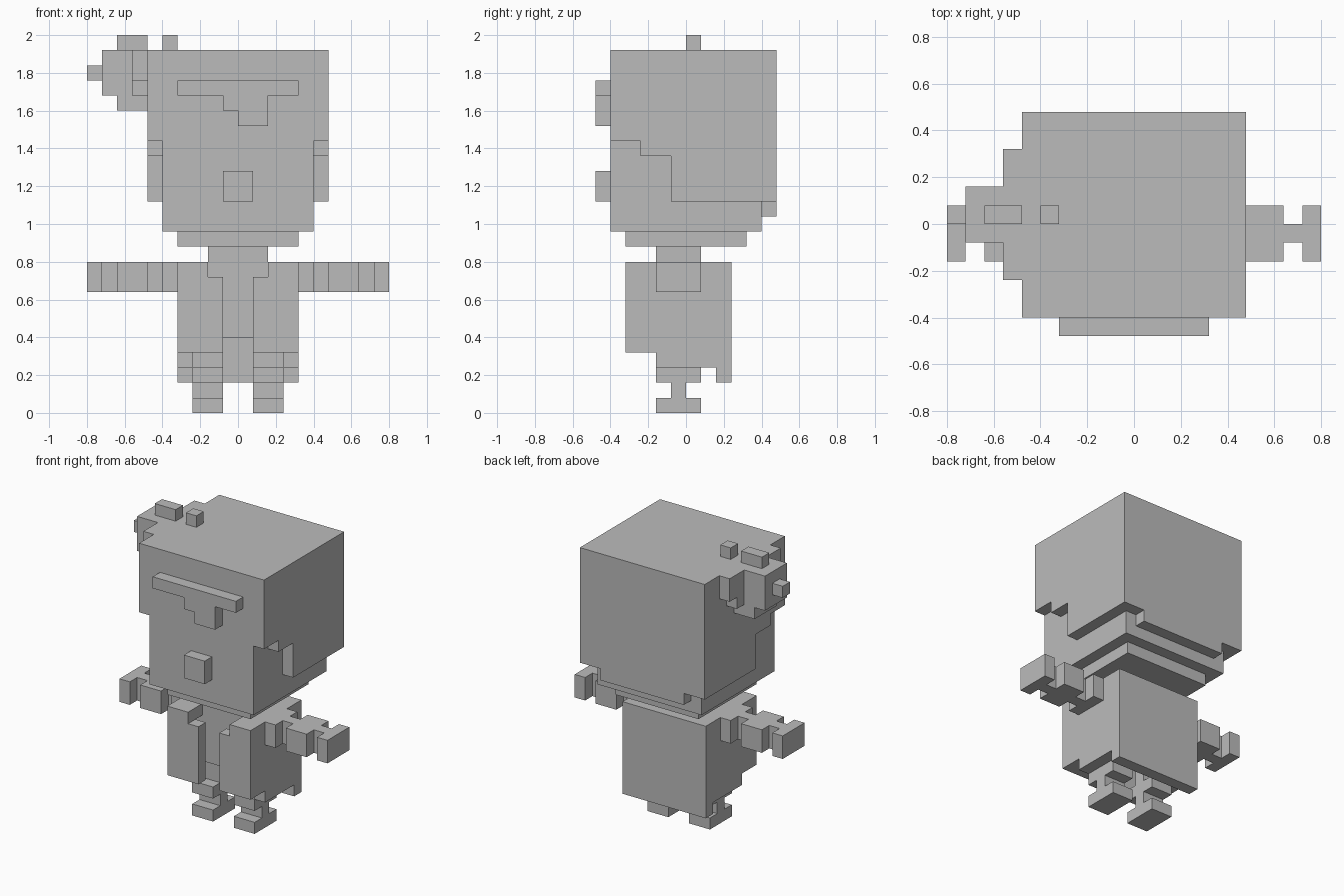
import bpy, bmesh, math

if "Cube" in bpy.data.objects:
    bpy.data.objects.remove(bpy.data.objects["Cube"])

U = 0.08  # size of one block cell

grey = bpy.data.materials.new("plain grey")
grey.diffuse_color = (0.5, 0.5, 0.5, 1)
grey.use_nodes = True
grey.node_tree.nodes["Principled BSDF"].inputs["Base Color"].default_value = grey.diffuse_color

SIDES = [  # outward direction and its corner loop
    ((1, 0, 0), ((1, 0, 0), (1, 1, 0), (1, 1, 1), (1, 0, 1))),
    ((-1, 0, 0), ((0, 0, 0), (0, 0, 1), (0, 1, 1), (0, 1, 0))),
    ((0, 1, 0), ((0, 1, 0), (0, 1, 1), (1, 1, 1), (1, 1, 0))),
    ((0, -1, 0), ((0, 0, 0), (1, 0, 0), (1, 0, 1), (0, 0, 1))),
    ((0, 0, 1), ((0, 0, 1), (1, 0, 1), (1, 1, 1), (0, 1, 1))),
    ((0, 0, -1), ((0, 0, 0), (0, 1, 0), (1, 1, 0), (1, 0, 0))),
]


def mirrored(boxes):
    return boxes + [(-b[1], -b[0]) + b[2:] for b in boxes]


def part(name, boxes):
    """Join boxes (x0, x1, y0, y1, z0, z1) in cells into one clean outer shell."""
    cells = {(x, y, z) for a, b, c, d, e, f in boxes
             for x in range(a, b) for y in range(c, d) for z in range(e, f)}
    bm = bmesh.new()
    verts = {}

    def corner(p):
        if p not in verts:
            verts[p] = bm.verts.new([v * U for v in p])
        return verts[p]

    for x, y, z in cells:
        for (i, j, k), loop in SIDES:
            if (x + i, y + j, z + k) not in cells:
                bm.faces.new([corner((x + p, y + q, z + r)) for p, q, r in loop])
    bmesh.ops.dissolve_limit(bm, angle_limit=math.radians(1),
                             verts=bm.verts[:], edges=bm.edges[:])
    mesh = bpy.data.meshes.new(name)
    bm.to_mesh(mesh)
    bm.free()
    mesh.materials.append(grey)
    obj = bpy.data.objects.new(name, mesh)
    bpy.context.collection.objects.link(obj)
    return obj


# Head with stepped hair on the sides and a lower edge at the back
part("head", [(-5, 5, -5, 5, 12, 24)])
part("hair", mirrored([
    (5, 6, -5, 6, 18, 24),
    (5, 6, -3, 6, 17, 18),
    (5, 6, -1, 6, 14, 17),
]) + [(-5, 5, 5, 6, 14, 24), (-4, 4, 5, 6, 13, 14)])
part("chin", [(-4, 4, -4, 4, 11, 12)])
part("neck", [(-2, 2, -2, 1, 10, 11)])

# Face details
part("fringe", [(-4, 4, -6, -5, 21, 22), (-1, 2, -6, -5, 20, 21),
                (0, 2, -6, -5, 19, 20)])
part("nose", [(-1, 1, -6, -5, 14, 16)])

# Hair ornament on one upper side of the head
part("hair_ornament", [
    (-7, -6, -3, 4, 22, 24),
    (-7, -6, -2, 3, 21, 22),
    (-9, -7, -1, 2, 21, 24),
    (-8, -6, -1, 2, 20, 21),
    (-10, -9, 0, 1, 22, 23),
    (-8, -6, 0, 1, 24, 25),
])
part("hair_tuft", [(-5, -4, 0, 1, 24, 25)])

# Open coat around a shirt
part("shirt", [(-3, 3, -2, 1, 5, 10)])
part("coat", mirrored([
    (1, 4, -4, -3, 4, 9),     # front panel
    (2, 4, -4, -3, 9, 10),    # open collar
    (3, 4, -4, 3, 4, 10),     # side
    (3, 4, -2, 3, 3, 4),      # side hem
    (2, 4, -3, 2, 9, 10),     # shoulder
]) + [(-4, 4, 2, 3, 2, 10), (-2, 2, 1, 2, 9, 10)])

# Arms and legs
for side, s in (("right", 1), ("left", -1)):
    def limb(name, boxes):
        part(side + "_" + name, boxes if s == 1 else
             [(-b[1], -b[0]) + b[2:] for b in boxes])

    limb("arm", [(4, 5, -2, 1, 8, 10), (5, 6, -1, 0, 8, 10),
                 (6, 8, -2, 1, 8, 10), (8, 9, -1, 0, 8, 10)])
    limb("hand", [(9, 10, -2, 1, 8, 10)])
    limb("leg", [(1, 3, -1, 0, 1, 5), (1, 3, -2, 1, 2, 3)])
    limb("shoe", [(1, 3, -2, 1, 0, 1)])
